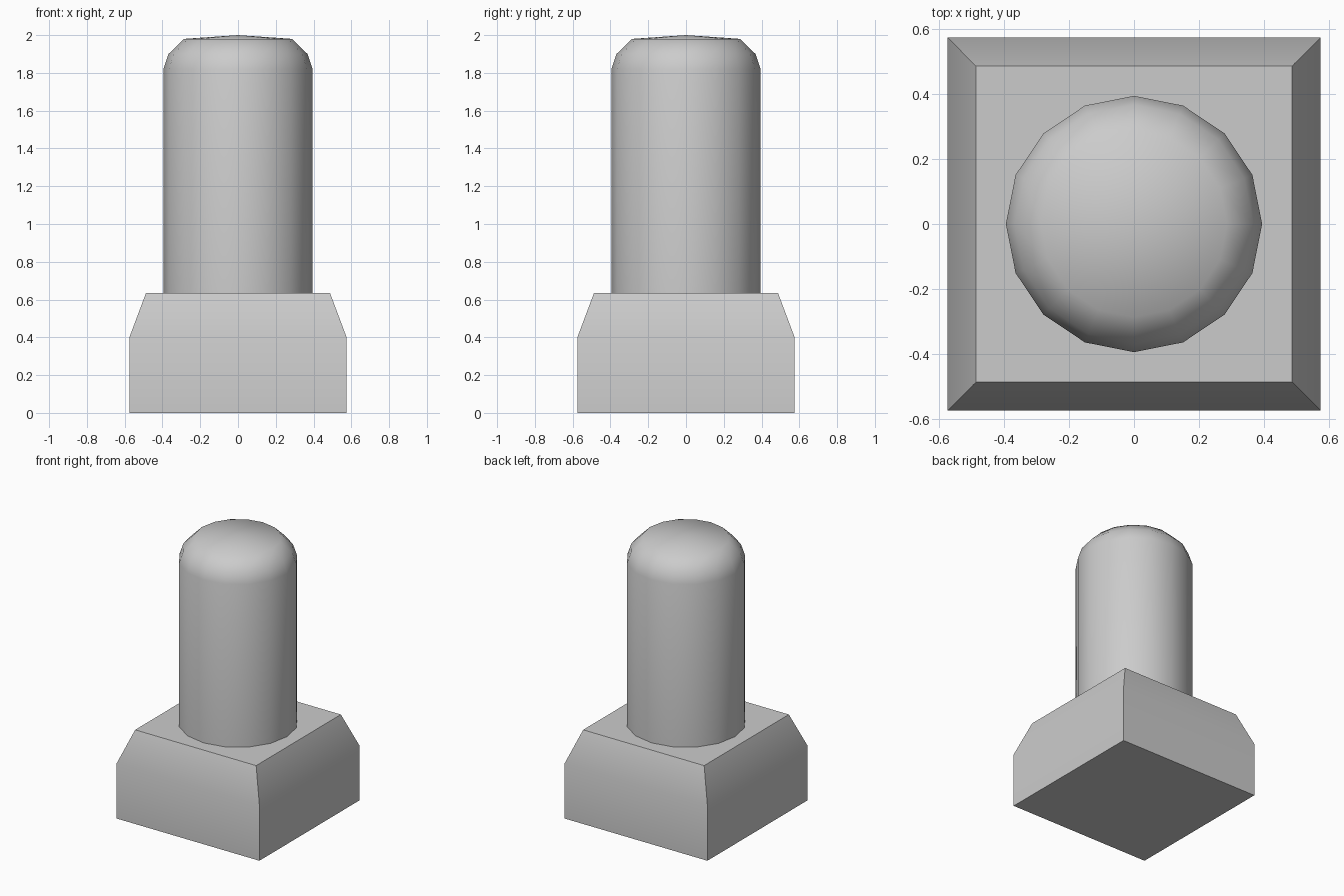
import bpy, bmesh, math

if "Cube" in bpy.data.objects:
    bpy.data.objects.remove(bpy.data.objects["Cube"], do_unlink=True)

# One plain grey material
grey = bpy.data.materials.new("light_grey")
grey.use_nodes = True
colour = (0.6, 0.6, 0.6, 1)
grey.diffuse_color = colour
grey.node_tree.nodes["Principled BSDF"].inputs["Base Color"].default_value = colour


def stacked_rings(name, profile, sides, turn=0.0, tip=None):
    """Loft regular polygon rings given as (radius, z); close with a cap or a tip point."""
    bm = bmesh.new()
    rings = []
    for r, z in profile:
        angles = [turn + 2 * math.pi * i / sides for i in range(sides)]
        rings.append([bm.verts.new((r * math.cos(a), r * math.sin(a), z)) for a in angles])
    for low, high in zip(rings, rings[1:]):
        for i in range(sides):
            j = (i + 1) % sides
            bm.faces.new((low[i], low[j], high[j], high[i]))
    bm.faces.new(rings[0][::-1])
    if tip is None:
        bm.faces.new(rings[-1])
    else:
        top = bm.verts.new((0, 0, tip))
        for i in range(sides):
            bm.faces.new((rings[-1][i], rings[-1][(i + 1) % sides], top))
    mesh = bpy.data.meshes.new(name)
    bm.to_mesh(mesh)
    bm.free()
    mesh.materials.append(grey)
    obj = bpy.data.objects.new(name, mesh)
    bpy.context.collection.objects.link(obj)
    bpy.ops.object.select_all(action='DESELECT')
    obj.select_set(True)
    bpy.context.view_layer.objects.active = obj
    bpy.ops.object.shade_smooth_by_angle(angle=math.radians(45))
    return obj


# Square base with sloped upper sides (half widths turned into corner radii)
corner = math.sqrt(2)
stacked_rings("square_base",
              [(0.575 * corner, 0), (0.575 * corner, 0.40), (0.487 * corner, 0.635)],
              4, math.pi / 4)

# Round post with a rounded, slightly domed top
stacked_rings("round_post",
              [(0.395, 0.60), (0.395, 1.82), (0.368, 1.90), (0.287, 1.98)],
              16, tip=2.0)
